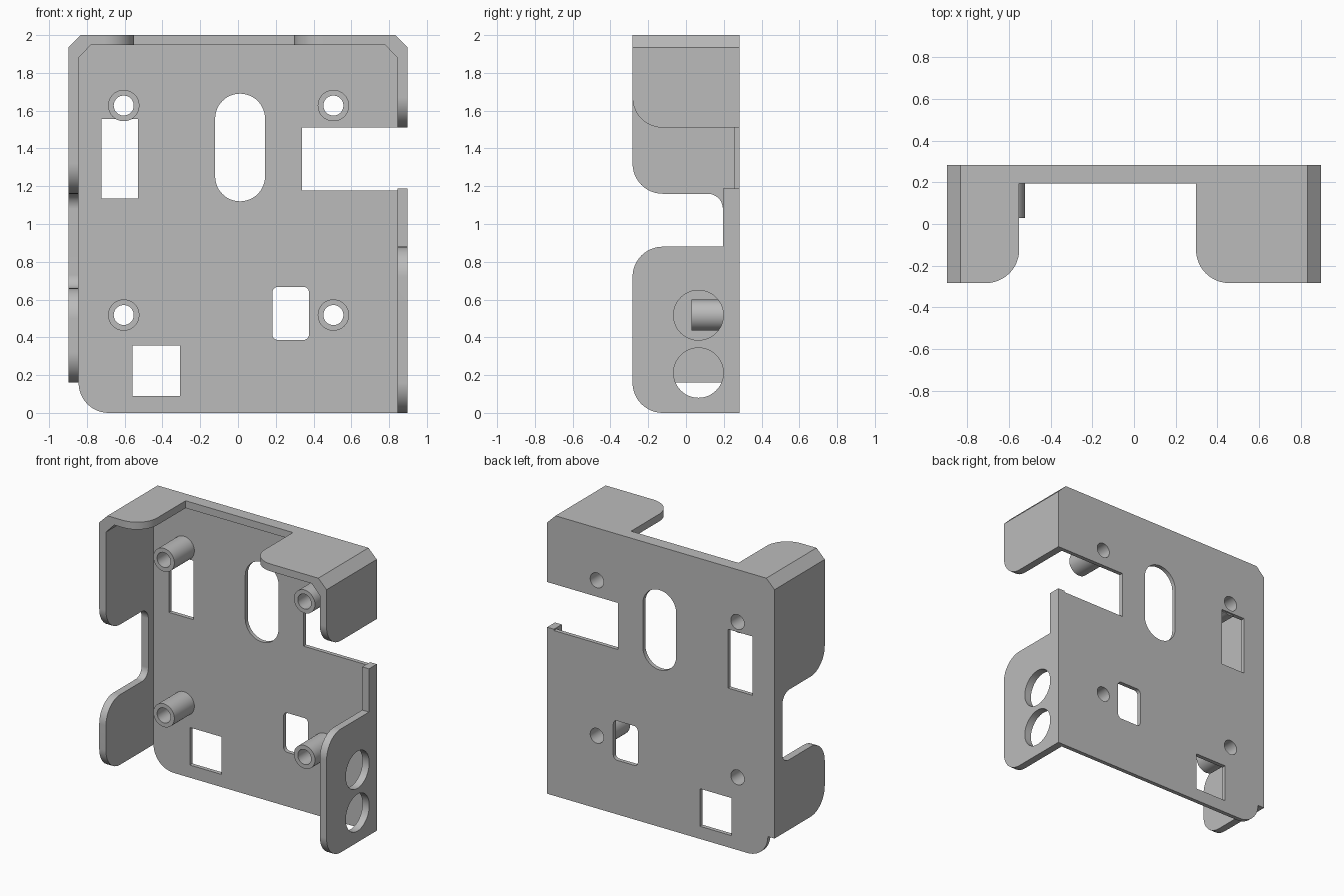
import bpy, bmesh
from math import cos, sin, pi
from mathutils import Vector

if "Cube" in bpy.data.objects:
    bpy.data.objects.remove(bpy.data.objects["Cube"])

W, D, T = 0.897, 0.283, 0.053      # half width, half depth, wall thickness
PLATE = 0.254                      # front face of the back plate
LIP = 0.195                        # front edge of the narrow rim
R = 0.16                           # large corner radius

grey = bpy.data.materials.new("bracket grey")
grey.use_nodes = True
colour = (0.5, 0.5, 0.5, 1)
grey.diffuse_color = colour
grey.node_tree.nodes["Principled BSDF"].inputs["Base Color"].default_value = colour


def rounded(corners, steps=12):
    """Turn corners (a, b[, radius]) into an outline with filleted right angles."""
    out = []
    for i, c in enumerate(corners):
        p = Vector(c[:2])
        if len(c) < 3:
            out.append(p)
            continue
        u = (Vector(corners[i - 1][:2]) - p).normalized() * c[2]
        v = (Vector(corners[(i + 1) % len(corners)][:2]) - p).normalized() * c[2]
        for k in range(steps + 1):
            t = k / steps * pi / 2
            out.append(p + u * (1 - sin(t)) + v * (1 - cos(t)))
    return out


def rect(x0, x1, z0, z1, r=None):
    return [(x, z) + ((r,) if r else ()) for x, z in
            ((x0, z0), (x1, z0), (x1, z1), (x0, z1))]


def circle(a, b, r, n=48):
    return [(a + r * cos(2 * pi * k / n), b + r * sin(2 * pi * k / n)) for k in range(n)]


def prism(name, corners, axis, lo, hi):
    """Extrude an outline along an axis from lo to hi."""
    bm = bmesh.new()
    verts = []
    for p in rounded(corners):
        co = list(p)
        co.insert(axis, lo)
        verts.append(bm.verts.new(co))
    face = bm.faces.new(verts)
    ext = bmesh.ops.extrude_face_region(bm, geom=[face])
    shift = [0, 0, 0]
    shift[axis] = hi - lo
    bmesh.ops.translate(bm, vec=shift,
                        verts=[g for g in ext["geom"] if isinstance(g, bmesh.types.BMVert)])
    bmesh.ops.remove_doubles(bm, verts=bm.verts, dist=1e-5)
    bmesh.ops.recalc_face_normals(bm, faces=bm.faces)
    mesh = bpy.data.meshes.new(name)
    bm.to_mesh(mesh)
    bm.free()
    ob = bpy.data.objects.new(name, mesh)
    bpy.context.collection.objects.link(ob)
    mesh.materials.append(grey)
    return ob


def combine(target, tool, operation="DIFFERENCE"):
    mod = target.modifiers.new("combine", "BOOLEAN")
    mod.operation, mod.solver, mod.object = operation, "EXACT", tool
    bpy.context.view_layer.objects.active = target
    bpy.ops.object.modifier_apply(modifier=mod.name)
    bpy.data.objects.remove(tool)


X, Y, Z = 0, 1, 2
inner = W - T

# Solid block with chamfered top and one rounded lower corner
shell = prism("bracket_shell", [
    (W, 0), (W, 1.935), (W - 0.065, 2), (0.065 - W, 2), (-W, 1.935),
    (-W, R), (-inner, R), (-inner, 0, R - 0.001)], Y, -D, D)

# Hollow leaving back plate, side walls and top
combine(shell, prism("hollow", [
    (inner, -0.2), (inner, 1.88), (inner - 0.065, 1.948),
    (0.065 - inner, 1.948), (-inner, 1.88), (-inner, -0.2)], Y, -1, PLATE))

# Side wall outline at -x: two rounded tabs joined by a narrow rim
combine(shell, prism("right_wall_cut", [
    (-0.5, 2.5), (-D, 2.5), (-D, 1.16, R), (LIP, 1.16, 0.08), (LIP, 0.66, 0.07),
    (-D, 0.66, R), (-D, R, R), (0.1, R), (0.1, -0.2), (-0.5, -0.2)], X, -1.2, -0.7))

# Side wall outline at +x: two tabs with an open gap
combine(shell, prism("left_wall_cut", [
    (-0.5, 2.5), (-D, 2.5), (-D, 1.51, R), (0.5, 1.51), (0.5, 1.188), (LIP, 1.188),
    (LIP, 0.88), (-D, 0.88, R), (-D, 0, R), (0, 0), (0, -0.2), (-0.5, -0.2)],
    X, inner - 0.05, 1.2))

# Top flange outline: two rounded ears and a rim between
combine(shell, prism("top_cut", [
    (-0.55, -0.5), (-0.55 - R, -0.5), (-0.55 - R, -D), (-0.55, -D, R), (-0.55, LIP),
    (0.297, LIP), (0.297, -D, R), (0.297 + R, -D), (0.297 + R, -0.5)], Z, 1.9, 2.2))

# Openings in the back plate
openings = [
    rect(0.338, inner, 1.178, 1.51),
    rect(-0.722, -0.529, 1.135, 1.555),
    rect(-0.558, -0.307, 0.09, 0.358),
    rect(0.182, 0.376, 0.386, 0.667, 0.03),
    rect(-0.121, 0.143, 1.12, 1.69, 0.1319),
]
for outline in openings:
    combine(shell, prism("opening", outline, Y, 0.2, 0.5))

# Round holes in the lower tab
for z in (0.212, 0.517):
    combine(shell, prism("tab_hole", circle(0.066, z, 0.132), X, 0.8, 1.1))

# Hollow standoffs with holes through the plate
for x in (-0.605, 0.505):
    for z in (0.518, 1.627):
        combine(shell, prism("standoff", circle(x, z, 0.083), Y, 0.028, 0.27), "UNION")
        combine(shell, prism("screw_hole", circle(x, z, 0.053), Y, -0.1, 0.5))

# Smooth curved edges, crisp corners
bpy.ops.object.select_all(action="DESELECT")
shell.select_set(True)
bpy.context.view_layer.objects.active = shell
bpy.ops.object.shade_smooth_by_angle(angle=pi / 6)
weighted = shell.modifiers.new("weighted_normals", "WEIGHTED_NORMAL")
weighted.keep_sharp = True
